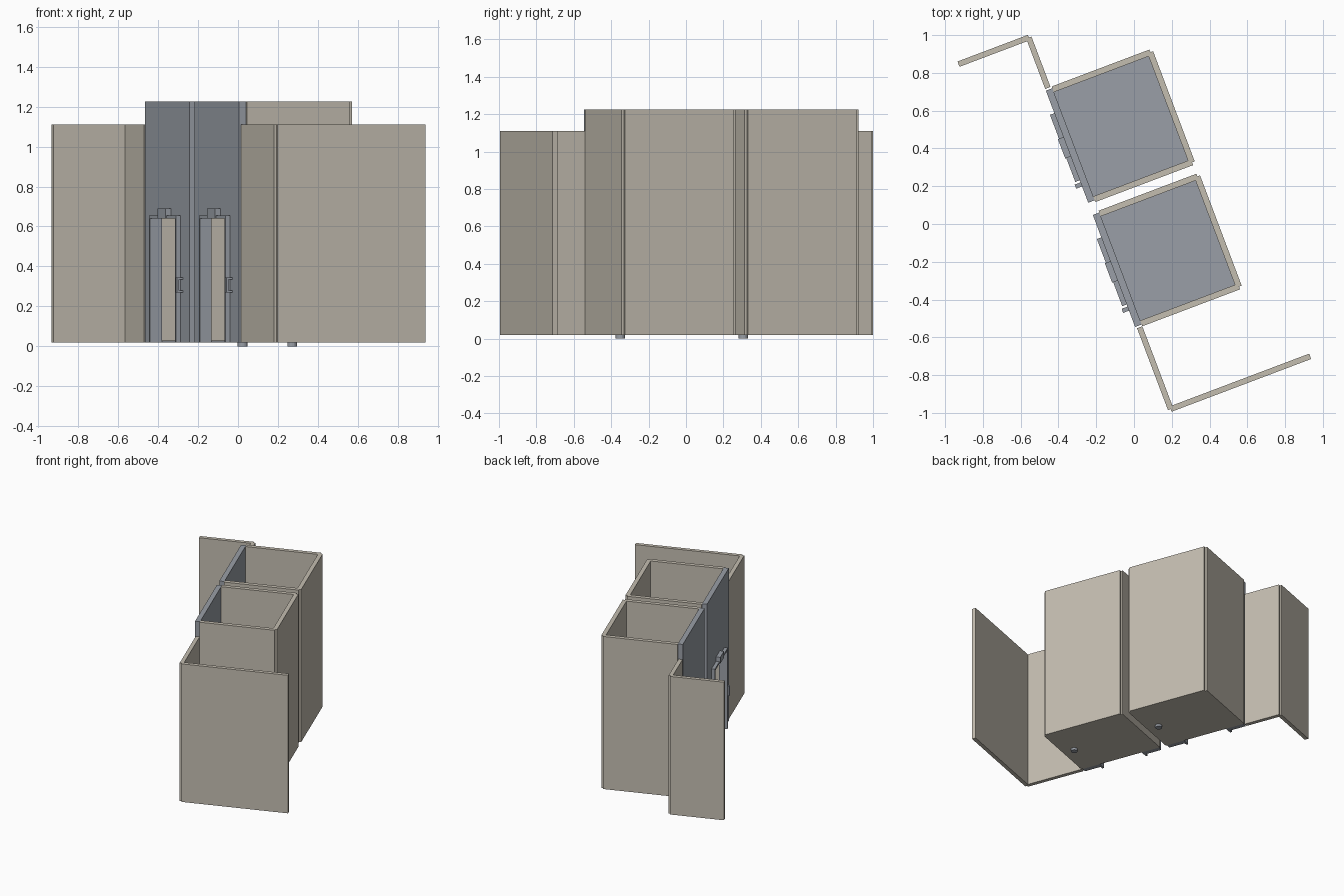
import bpy, bmesh, math
from mathutils import Matrix, Vector

cube = bpy.data.objects.get("Cube")
if cube:
    bpy.data.objects.remove(cube, do_unlink=True)


def material(name, rgb):
    m = bpy.data.materials.new(name)
    m.use_nodes = True
    m.diffuse_color = (*rgb, 1)
    m.node_tree.nodes["Principled BSDF"].inputs["Base Color"].default_value = (*rgb, 1)
    return m


BEIGE = material("warm beige panel", (0.55, 0.51, 0.435))
BLUE = material("slate blue panel", (0.32, 0.345, 0.385))

# The whole row is turned on the ground: X is depth, Y runs along the row
TURN = Matrix.Rotation(math.radians(20.7), 4, 'Z')
BASE, TOP, SCREEN_TOP = 0.018, 1.225, 1.11


def add_object(name, bm, mats):
    bm.transform(TURN)
    me = bpy.data.meshes.new(name)
    bm.to_mesh(me)
    bm.free()
    for m in mats:
        me.materials.append(m)
    ob = bpy.data.objects.new(name, me)
    bpy.context.collection.objects.link(ob)
    return ob


def boxes(name, mat, spans, shift=0):
    """One object made of boxes given as (x range, y range, z range)."""
    bm = bmesh.new()
    for span in spans:
        lo = Vector([min(r) for r in span])
        hi = Vector([max(r) for r in span])
        mid = (lo + hi) / 2 + Vector((0, shift, 0))
        size = Matrix.Diagonal((*(hi - lo), 1))
        bmesh.ops.create_cube(bm, size=1, matrix=Matrix.Translation(mid) @ size)
    return add_object(name, bm, [mat])


FULL = (BASE, TOP)
HALF, WALL = 0.327, 0.032
DOOR, DOOR_TOP = 0.175, 0.64
FRONT, INNER, BACK = -0.187, -0.15, 0.418


def stall(tag, y):
    # Shell: back and two side walls
    boxes(tag + "_back_wall", BEIGE,
          [((BACK - WALL, BACK), (-HALF + 0.015, HALF - 0.015), FULL)], y)
    for side, s in (("left", -1), ("right", 1)):
        boxes(f"{tag}_{side}_wall", BEIGE,
              [((INNER, BACK - 0.015), (s * (HALF - WALL), s * HALF), FULL)], y)
    # Front wall with a doorway
    edge = HALF - 0.01
    x = (FRONT, INNER)
    boxes(tag + "_front_wall", BLUE,
          [(x, (s * DOOR, s * edge), FULL) for s in (-1, 1)]
          + [(x, (-DOOR, DOOR), (DOOR_TOP, TOP))], y)
    # Door surround
    x = (-0.212, FRONT)
    rim = DOOR + 0.015
    boxes(tag + "_door_frame", BLUE,
          [(x, (s * DOOR, s * rim), (BASE, DOOR_TOP)) for s in (-1, 1)]
          + [(x, (-rim, rim), (DOOR_TOP, DOOR_TOP + 0.016))], y)
    # Small plate over the doorway
    boxes(tag + "_door_plate", BLUE,
          [((-0.218, FRONT), (-0.055, 0.055), (DOOR_TOP, 0.69))], y)
    # Handle: grip held by two stubs
    grip = (-0.225, -0.202)
    boxes(tag + "_handle", BLUE,
          [((-0.22, -0.21), grip, (0.27, 0.345))]
          + [((-0.21, FRONT), grip, (z, z + 0.01)) for z in (0.27, 0.335)], y)
    # Floor, blue above and beige below
    floor = boxes(tag + "_floor", BLUE,
                  [((INNER, BACK - WALL), (-HALF + WALL, HALF - WALL), (BASE, 0.03))], y)
    floor.data.materials.append(BEIGE)
    for f in floor.data.polygons:
        f.material_index = 1 if f.normal.z < -0.5 else 0
    # Drain stub under the floor
    bm = bmesh.new()
    bmesh.ops.create_cone(bm, cap_ends=True, segments=16, radius1=0.025, radius2=0.025,
                          depth=BASE, matrix=Matrix.Translation((0.13, y - 0.23, BASE / 2)))
    add_object(tag + "_drain", bm, [BLUE])


stall("far_stall", 0.508)
stall("near_stall", -0.195)

# Privacy screens at both ends of the row
LOW = (BASE, SCREEN_TOP)
boxes("near_screen_side", BEIGE, [((-0.18, -0.15), (-0.985, -0.522), LOW)])
boxes("near_screen_wing", BEIGE, [((-0.165, 0.625), (-1.0, -0.97), LOW)])
boxes("far_screen_side", BEIGE, [((-0.187, -0.157), (0.835, 1.12), LOW)])
boxes("far_screen_wing", BEIGE, [((-0.57, -0.172), (1.105, 1.135), LOW)])
